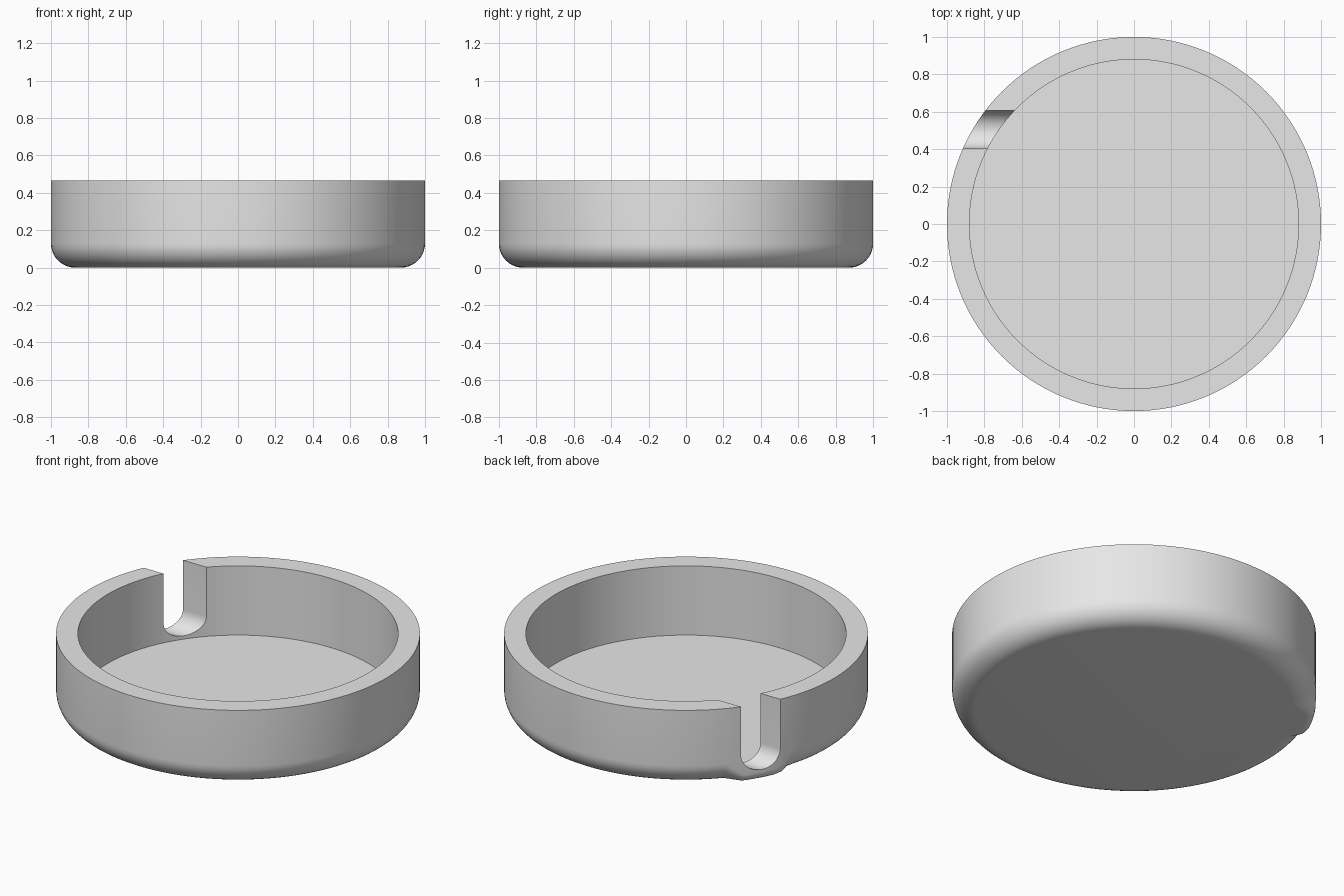
import bpy, bmesh, math

cube = bpy.data.objects.get("Cube")
if cube:
    bpy.data.objects.remove(cube)

HEIGHT, FLOOR = 0.467, 0.047
OUTER, INNER = 1.0, 0.88
SLOT_Y, SLOT_R, SLOT_BOTTOM = 0.505, 0.102, 0.067
SEGMENTS, FILLET_STEPS = 128, 10

grey = bpy.data.materials.new("light grey")
grey.use_nodes = True
grey.diffuse_color = (0.8, 0.8, 0.8, 1)
grey.node_tree.nodes["Principled BSDF"].inputs["Base Color"].default_value = (0.8, 0.8, 0.8, 1)


def make_object(name, bm):
    bmesh.ops.recalc_face_normals(bm, faces=bm.faces)
    mesh = bpy.data.meshes.new(name)
    bm.to_mesh(mesh)
    bm.free()
    mesh.materials.append(grey)
    obj = bpy.data.objects.new(name, mesh)
    bpy.context.collection.objects.link(obj)
    return obj


def fillet(angle):
    """Bottom rounding, tighter just below the slot."""
    slot_angle = math.pi - math.asin(SLOT_Y)
    away = math.degrees(abs(angle - slot_angle))
    blend = min(1, max(0, (away - 7) / 4))
    return 0.05 + 0.08 * blend


def profile(angle):
    """Radius and height points from the underside over the rim to the floor."""
    r = fillet(angle)
    points = []
    for i in range(FILLET_STEPS + 1):
        t = i / FILLET_STEPS * math.pi / 2
        points.append((OUTER - r + r * math.sin(t), r - r * math.cos(t)))
    return points + [(OUTER, HEIGHT), (INNER, HEIGHT), (INNER, FLOOR)]


# Round dish with a rounded underside
bm = bmesh.new()
columns = []
for s in range(SEGMENTS):
    a = 2 * math.pi * s / SEGMENTS
    columns.append([bm.verts.new((r * math.cos(a), r * math.sin(a), z)) for r, z in profile(a)])
for s, col in enumerate(columns):
    nxt = columns[(s + 1) % SEGMENTS]
    for i in range(len(col) - 1):
        bm.faces.new((col[i], nxt[i], nxt[i + 1], col[i + 1]))
bm.faces.new([c[0] for c in reversed(columns)])
bm.faces.new([c[-1] for c in columns])
dish = make_object("dish", bm)

# U-shaped cutter for the slot through the wall
bm = bmesh.new()
centre_z = SLOT_BOTTOM + SLOT_R
outline = [(SLOT_Y + SLOT_R, HEIGHT + 0.2), (SLOT_Y - SLOT_R, HEIGHT + 0.2)]
for i in range(25):
    t = math.pi + math.pi * i / 24
    outline.append((SLOT_Y + SLOT_R * math.cos(t), centre_z + SLOT_R * math.sin(t)))
face = bm.faces.new([bm.verts.new((-1.2, y, z)) for y, z in outline])
extruded = bmesh.ops.extrude_face_region(bm, geom=[face])["geom"]
bmesh.ops.translate(bm, vec=(0.75, 0, 0), verts=[g for g in extruded if isinstance(g, bmesh.types.BMVert)])
cutter = make_object("slot_cutter", bm)

# Cut the slot, then drop the cutter
cut = dish.modifiers.new("slot", "BOOLEAN")
cut.operation = "DIFFERENCE"
cut.solver = "EXACT"
cut.object = cutter
bpy.ops.object.select_all(action="DESELECT")
bpy.context.view_layer.objects.active = dish
dish.select_set(True)
bpy.ops.object.modifier_apply(modifier=cut.name)
bpy.data.objects.remove(cutter)

bpy.ops.object.shade_smooth_by_angle(angle=math.radians(35))
